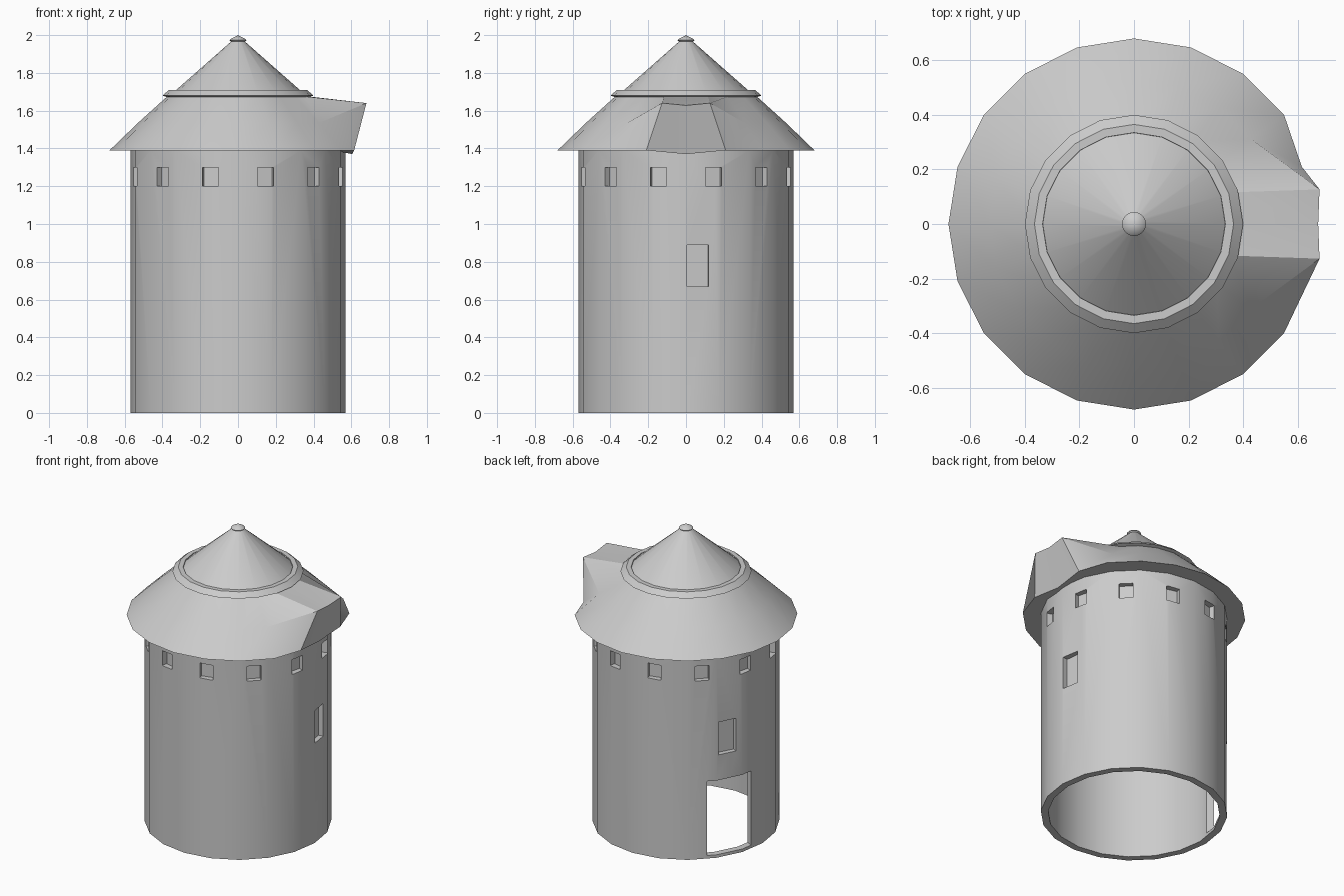
import bpy, bmesh
from math import sin, cos, radians, pi
from mathutils import Matrix

if "Cube" in bpy.data.objects:
    bpy.data.objects.remove(bpy.data.objects["Cube"])

SIDES = 20


def lathe(name, profile, closed=False):
    """Spin (radius, z) points round z; zero radius gives a pole. Returns bmesh rings too."""
    bm = bmesh.new()
    rings = []
    for r, z in profile:
        if r == 0:
            rings.append([bm.verts.new((0, 0, z))] * SIDES)
        else:
            rings.append([bm.verts.new((r * cos(2 * pi * i / SIDES), r * sin(2 * pi * i / SIDES), z))
                          for i in range(SIDES)])
    pairs = list(zip(rings, rings[1:]))
    if closed:
        pairs.append((rings[-1], rings[0]))
    for a, b in pairs:
        for i in range(SIDES):
            j = (i + 1) % SIDES
            bm.faces.new(list(dict.fromkeys((a[i], a[j], b[j], b[i]))))
    return name, bm, rings


def finish(name, bm):
    bmesh.ops.recalc_face_normals(bm, faces=bm.faces)
    me = bpy.data.meshes.new(name)
    bm.to_mesh(me)
    bm.free()
    ob = bpy.data.objects.new(name, me)
    bpy.context.collection.objects.link(ob)
    return ob


def activate(ob):
    bpy.ops.object.select_all(action='DESELECT')
    ob.select_set(True)
    bpy.context.view_layer.objects.active = ob


def smooth(ob, angle=30):
    activate(ob)
    bpy.ops.object.shade_smooth_by_angle(angle=radians(angle))


def cut_box(bm, az, width, z0, z1, r0, r1=0.75):
    """Radially placed box for one opening."""
    m = (Matrix.Rotation(radians(az), 4, 'Z')
         @ Matrix.Translation(((r0 + r1) / 2, 0, (z0 + z1) / 2))
         @ Matrix.Diagonal((r1 - r0, width, z1 - z0, 1)))
    bmesh.ops.create_cube(bm, size=1, matrix=m)


# Hollow tower wall
name, bm, _ = lathe("tower_wall", [(0.57, 0), (0.57, 1.39), (0.525, 1.39), (0.525, 0)], closed=True)
tower = finish(name, bm)

# Openings: ring of small recesses, two windows, one doorway right through
bm = bmesh.new()
for k in range(12):
    cut_box(bm, 15 + 30 * k, 0.088, 1.2, 1.3, 0.53)
cut_box(bm, 6.3, 0.115, 0.67, 0.89, 0.53)
cut_box(bm, 151.5, 0.12, 0.69, 0.91, 0.53)
cut_box(bm, 154, 0.31, 0.02, 0.52, 0.4)
cutter = finish("opening_cutter", bm)
cutter.hide_render = True
mod = tower.modifiers.new("openings", 'BOOLEAN')
mod.operation = 'DIFFERENCE'
mod.solver = 'EXACT'
mod.object = cutter
activate(tower)
bpy.ops.object.modifier_apply(modifier=mod.name)
bpy.data.objects.remove(cutter)
smooth(tower)

# Lower roof, with a dormer pulled out of its +x side
name, bm, rings = lathe("lower_roof", [(0, 1.39), (0.53, 1.39), (0.68, 1.39), (0.53, 1.535), (0.375, 1.675), (0, 1.675)])
eave, middle = rings[2], rings[3]
eave[0].co = (0.605, 0, 1.37)
middle[0].co = (0.675, 0, 1.628)
for i, s in ((1, 1), (-1, -1)):
    eave[i].co = (0.615, 0.21 * s, 1.39)
    middle[i].co = (0.68, 0.127 * s, 1.64)
smooth(finish(name, bm))

# Rim between the roofs
name, bm, _ = lathe("roof_rim", [(0.33, 1.665), (0.375, 1.672), (0.4, 1.68), (0.365, 1.71), (0.335, 1.71)], closed=True)
smooth(finish(name, bm))

# Upper cone
name, bm, _ = lathe("upper_roof", [(0, 1.69), (0.35, 1.69), (0.034, 1.968), (0, 1.968)])
smooth(finish(name, bm))

# Finial cap
name, bm, _ = lathe("finial", [(0, 1.963), (0.034, 1.963), (0.044, 1.973), (0.038, 1.98), (0, 2.0)])
smooth(finish(name, bm))
